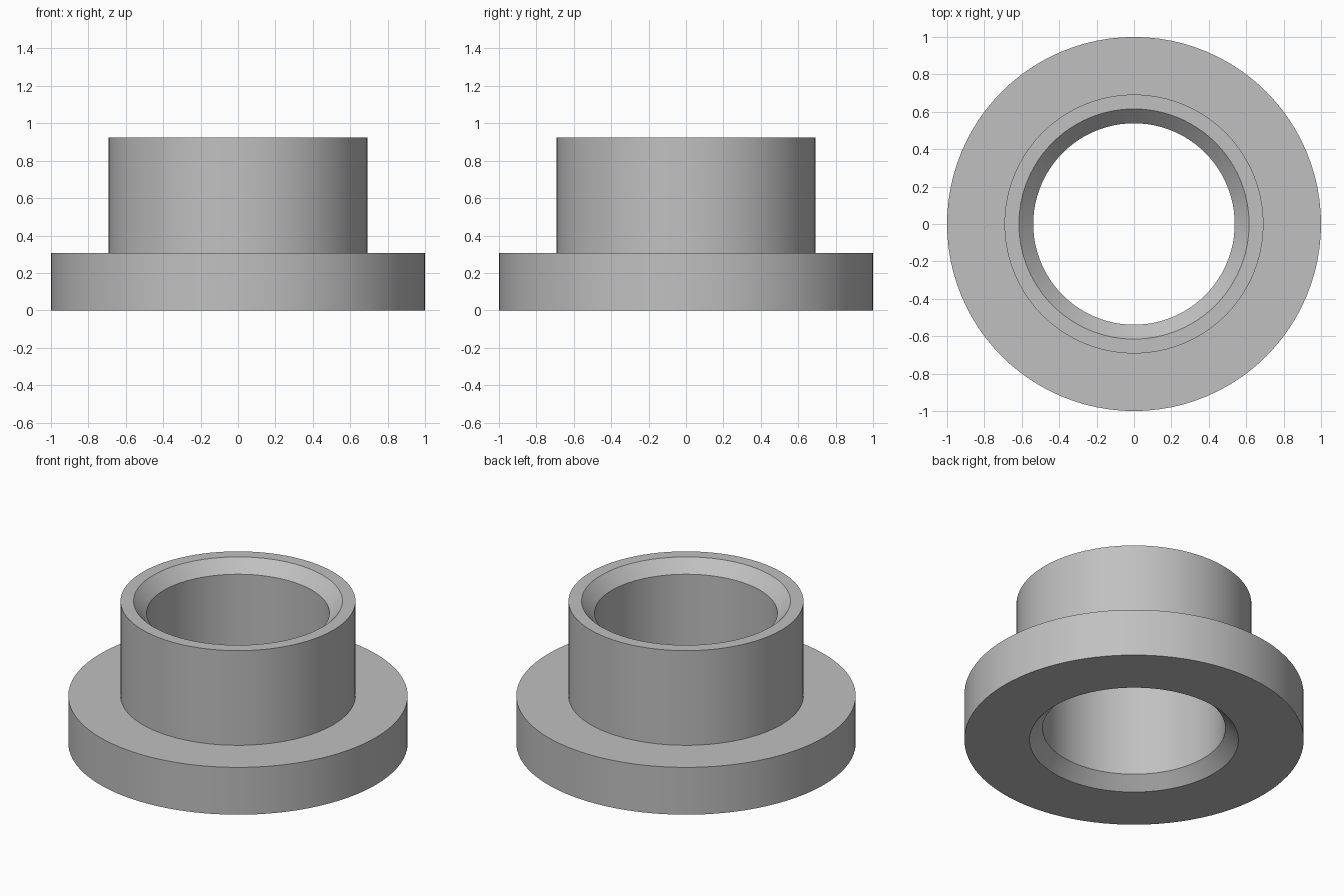
import bpy, bmesh
from math import tau
from mathutils import Matrix

SEGMENTS = 96
UNIT = 1 / 13  # flange radius is 13 units

cube = bpy.data.objects.get("Cube")
if cube:
    bpy.data.objects.remove(cube, do_unlink=True)

# Plain grey material
grey = bpy.data.materials.new("plain grey")
grey.use_nodes = True
colour = (0.53, 0.53, 0.53, 1)
grey.diffuse_color = colour
grey.node_tree.nodes["Principled BSDF"].inputs["Base Color"].default_value = colour

# Closed section (radius, height): flange, sleeve and bore chamfered at both ends
section = [(8, 0), (13, 0), (13, 4), (9, 4), (9, 12), (8, 12), (7, 11), (7, 1)]

# Revolve the section into the flanged bushing
bm = bmesh.new()
rings = []
for i in range(SEGMENTS):
    turn = Matrix.Rotation(tau * i / SEGMENTS, 3, "Z")
    rings.append([bm.verts.new(turn @ (Matrix.Scale(UNIT, 3) @ bm_point))
                  for bm_point in (Matrix.Identity(3).col[0] * r + Matrix.Identity(3).col[2] * z
                                   for r, z in section)])
for i, ring in enumerate(rings):
    following = rings[(i + 1) % SEGMENTS]
    for j in range(len(section)):
        k = (j + 1) % len(section)
        bm.faces.new((ring[j], following[j], following[k], ring[k]))
bmesh.ops.recalc_face_normals(bm, faces=bm.faces)

mesh = bpy.data.meshes.new("flanged_bushing")
bm.to_mesh(mesh)
bm.free()
mesh.materials.append(grey)
bushing = bpy.data.objects.new("flanged_bushing", mesh)
bpy.context.collection.objects.link(bushing)

# Smooth round walls, sharp rims
bpy.ops.object.select_all(action="DESELECT")
bushing.select_set(True)
bpy.context.view_layer.objects.active = bushing
bpy.ops.object.shade_smooth_by_angle(angle=0.5)
